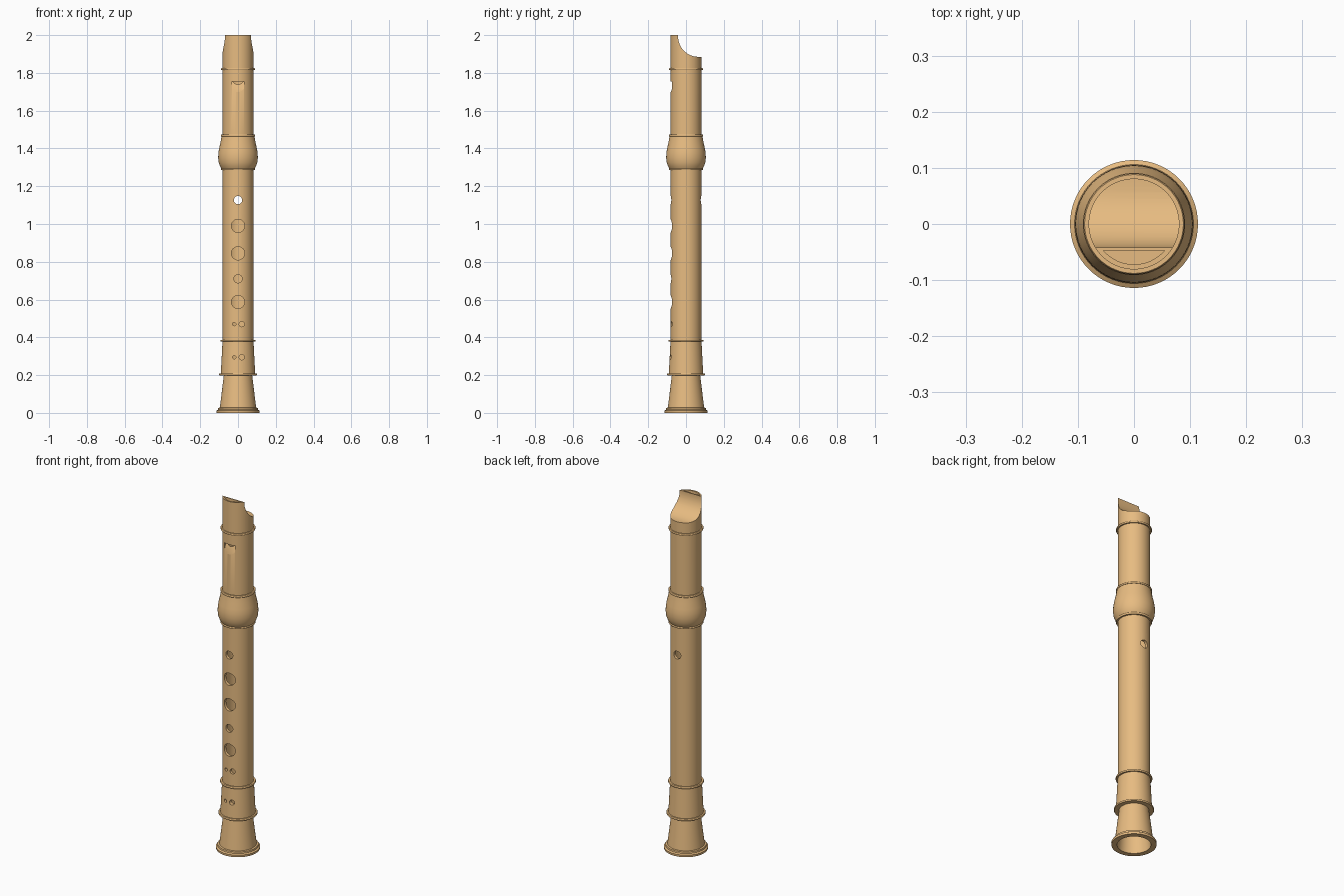
import bpy, bmesh, math
from mathutils import Matrix

if "Cube" in bpy.data.objects:
    bpy.data.objects.remove(bpy.data.objects["Cube"])

wood = bpy.data.materials.new("light_wood")
wood.diffuse_color = (0.8, 0.5, 0.22, 1)
wood.use_nodes = True
wood.node_tree.nodes["Principled BSDF"].inputs["Base Color"].default_value = wood.diffuse_color
SEG = 64


def make_object(name, bm):
    bmesh.ops.recalc_face_normals(bm, faces=bm.faces[:])
    me = bpy.data.meshes.new(name)
    bm.to_mesh(me)
    bm.free()
    ob = bpy.data.objects.new(name, me)
    bpy.context.collection.objects.link(ob)
    me.materials.append(wood)
    return ob


def lathe(name, profile):
    """Revolve a closed (radius, z) outline around the z axis."""
    bm = bmesh.new()
    vs = [bm.verts.new((r, 0, z)) for r, z in profile]
    es = [bm.edges.new((vs[i], vs[(i + 1) % len(vs)])) for i in range(len(vs))
          if profile[i][0] + profile[(i + 1) % len(vs)][0] > 0]
    bmesh.ops.spin(bm, geom=vs + es, cent=(0, 0, 0), axis=(0, 0, 1),
                   angle=2 * math.pi, steps=SEG, use_merge=False)
    bmesh.ops.remove_doubles(bm, verts=bm.verts[:], dist=1e-5)
    return make_object(name, bm)


def prism(name, outline, half_width):
    """Extrude a (y, z) outline along x."""
    bm = bmesh.new()
    f = bm.faces.new([bm.verts.new((-half_width, y, z)) for y, z in outline])
    ext = bmesh.ops.extrude_face_region(bm, geom=[f])["geom"]
    bmesh.ops.translate(bm, vec=(2 * half_width, 0, 0),
                        verts=[v for v in ext if isinstance(v, bmesh.types.BMVert)])
    return make_object(name, bm)


def drill(name, x, z, r, side=-1):
    """Cylinder along y that opens the front (-1) or back (1) wall."""
    bm = bmesh.new()
    m = Matrix.Translation((x, side * 0.08, z)) @ Matrix.Rotation(math.pi / 2, 4, 'X')
    bmesh.ops.create_cone(bm, cap_ends=True, segments=32, radius1=r, radius2=r,
                          depth=0.12, matrix=m)
    return make_object(name, bm)


def carve(ob, cutters):
    for c in cutters:
        mod = ob.modifiers.new(c.name, 'BOOLEAN')
        mod.operation, mod.solver, mod.object = 'DIFFERENCE', 'EXACT', c
    dg = bpy.context.evaluated_depsgraph_get()
    me = bpy.data.meshes.new_from_object(ob.evaluated_get(dg))
    ob.modifiers.clear()
    ob.data = me
    for c in cutters:
        bpy.data.objects.remove(c)


# Turned head with bulge, hollow up to the block
head = lathe("head_joint", [
    (0, 1.765), (0.066, 1.765), (0.066, 1.29), (0.086, 1.29), (0.095, 1.305),
    (0.102, 1.325), (0.105, 1.35), (0.104, 1.375), (0.100, 1.40), (0.093, 1.43),
    (0.087, 1.465), (0.081, 1.47), (0.081, 2.0), (0, 2.0)])

# Beak scoop, sound window ramp and windway slot
cy, cz, cr = 0.066, 1.993, 0.108
scoop = [(cy + cr * math.cos(a), cz + cr * math.sin(a))
         for a in (math.pi + math.pi / 2 * i / 16 for i in range(17))]
scoop = [(cy - cr, 2.1)] + scoop + [(0.2, cz - cr), (0.2, 2.1)]
cutters = [prism("beak_cutter", scoop, 0.2),
           prism("window_cutter", [(-0.12, 1.70), (-0.08, 1.70), (-0.06, 1.755),
                                   (-0.12, 1.755)], 0.033)]
slot = bmesh.new()
a0 = math.acos(0.047 / 0.072)
pts = [-math.pi / 2 - a0 + 2 * a0 * i / 20 for i in range(21)]
f = slot.faces.new([slot.verts.new((0.072 * math.cos(a), 0.072 * math.sin(a), 1.985))
                    for a in pts])
ext = bmesh.ops.extrude_face_region(slot, geom=[f])["geom"]
bmesh.ops.translate(slot, vec=(0, 0, 0.1),
                    verts=[v for v in ext if isinstance(v, bmesh.types.BMVert)])
cutters.append(make_object("windway_cutter", slot))
carve(head, cutters)

# Middle tube with finger holes and thumb hole
middle = lathe("middle_joint", [(0.066, 0.38), (0.081, 0.38), (0.081, 1.29), (0.066, 1.29)])
holes = [(0, 1.127, 0.022), (0, 0.99, 0.035), (0, 0.845, 0.035), (0, 0.71, 0.022),
         (0, 0.587, 0.035), (-0.02, 0.47, 0.009), (0.02, 0.47, 0.014)]
carve(middle, [drill(f"finger_{i}", *h) for i, h in enumerate(holes)]
      + [drill("thumb", 0, 1.127, 0.022, 1)])

# Foot with double hole and flared bell
foot = lathe("foot_joint", [
    (0.066, 0.38), (0.066, 0.2), (0.085, 0.0), (0.113, 0.0), (0.114, 0.012),
    (0.106, 0.017), (0.105, 0.026), (0.096, 0.028), (0.075, 0.2), (0.091, 0.205),
    (0.082, 0.38)])
carve(foot, [drill("foot_small", -0.02, 0.295, 0.009),
             drill("foot_large", 0.02, 0.295, 0.014)])

# Thin turned rings
rings = []
for name, z, r in [("beak_ring", 1.82, 0.090), ("bulge_top_ring", 1.468, 0.091),
                   ("bulge_bottom_ring", 1.29, 0.091), ("middle_ring", 0.382, 0.092),
                   ("foot_ring", 0.204, 0.101)]:
    rings.append(lathe(name, [(0.07, z - 0.005), (r - 0.002, z - 0.005), (r, z - 0.002),
                              (r, z + 0.002), (r - 0.002, z + 0.005), (0.07, z + 0.005)]))

# Smooth shading with crisp edges
bpy.ops.object.select_all(action='DESELECT')
for ob in [head, middle, foot] + rings:
    ob.select_set(True)
bpy.context.view_layer.objects.active = head
bpy.ops.object.shade_smooth_by_angle(angle=math.radians(30))
